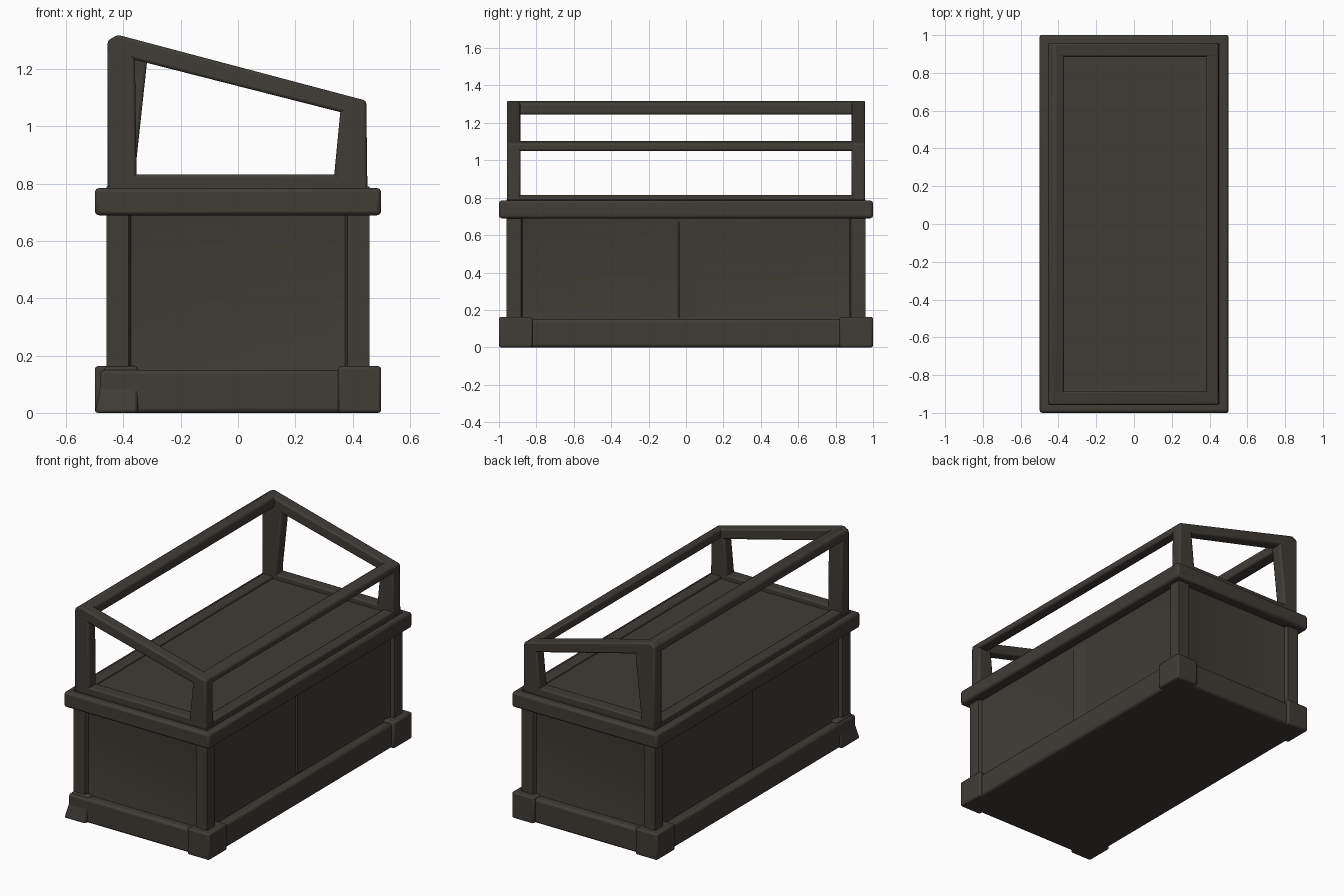
import bpy, bmesh

if "Cube" in bpy.data.objects:
    bpy.data.objects.remove(bpy.data.objects["Cube"])

wood = bpy.data.materials.new("dark brown wood")
wood.diffuse_color = (0.052, 0.045, 0.036, 1)
wood.use_nodes = True
wood.node_tree.nodes["Principled BSDF"].inputs["Base Color"].default_value = wood.diffuse_color


def finish(name, bm, bevel=0.0):
    """Turn a bmesh into a named, coloured, softly edged object."""
    bmesh.ops.recalc_face_normals(bm, faces=bm.faces)
    me = bpy.data.meshes.new(name)
    bm.to_mesh(me)
    bm.free()
    ob = bpy.data.objects.new(name, me)
    bpy.context.collection.objects.link(ob)
    me.materials.append(wood)
    if bevel:
        mod = ob.modifiers.new("soft edges", 'BEVEL')
        mod.width = bevel
        mod.segments = 2
        mod.limit_method = 'ANGLE'
    bpy.ops.object.select_all(action='DESELECT')
    ob.select_set(True)
    bpy.context.view_layer.objects.active = ob
    bpy.ops.object.shade_smooth_by_angle(angle=0.6)
    return ob


def prism(name, profile, y0, y1, bevel=0.0):
    """Extrude an x/z profile from y0 to y1."""
    bm = bmesh.new()
    f = bm.faces.new([bm.verts.new((x, y0, z)) for x, z in profile])
    r = bmesh.ops.extrude_face_region(bm, geom=[f])
    for v in r["geom"]:
        if isinstance(v, bmesh.types.BMVert):
            v.co.y = y1
    return finish(name, bm, bevel)


def box(name, x0, x1, y0, y1, z0, z1, bevel=0.0):
    return prism(name, [(x0, z0), (x1, z0), (x1, z1), (x0, z1)], y0, y1, bevel)


# Cabinet body with stepped, recessed panels on all four sides
bm = bmesh.new()
bmesh.ops.create_cube(bm, size=1)
for v in bm.verts:
    v.co.x *= 0.92
    v.co.y *= 1.92
    v.co.z = 0.415 + v.co.z * 0.75
bm.normal_update()
sides = [f for f in bm.faces if abs(f.normal.z) < 0.5]
for thick, depth in ((0.11, 0), (0.012, -0.022), (0.065, -0.012)):
    bmesh.ops.inset_individual(bm, faces=sides, thickness=thick, depth=depth)
finish("cabinet_body", bm)

# Soft dividers between the two long-side panels
for s, side in ((-1, "left"), (1, "right")):
    bm = bmesh.new()
    f = bm.faces.new([bm.verts.new(p) for p in (
        (s * 0.42, -0.05, 0.16), (s * 0.435, -0.035, 0.16),
        (s * 0.435, 0.02, 0.16), (s * 0.42, 0.08, 0.16))])
    r = bmesh.ops.extrude_face_region(bm, geom=[f])
    for v in r["geom"]:
        if isinstance(v, bmesh.types.BMVert):
            v.co.z = 0.67
    finish(side + "_panel_divider", bm)

# Plinth with slightly prouder corner blocks
box("plinth", -0.482, 0.482, -0.982, 0.982, 0, 0.15, 0.015)
for sx, nx in ((-1, "left"), (1, "right")):
    for sy, ny in ((-1, "front"), (1, "back")):
        xs = sorted((sx * 0.5, sx * 0.35))
        ys = sorted((sy * 1.0, sy * 0.82))
        ob = box(f"{ny}_{nx}_foot_block", *xs, *ys, 0, 0.163, 0.01)
        if sx < 0 and sy < 0:  # this corner flares outward to the floor
            for v in ob.data.vertices:
                if v.co.z > 0.1:
                    v.co.x = max(v.co.x, -0.465)
                    v.co.y = max(v.co.y, -0.965)

# Cornice and display deck
box("cornice", -0.5, 0.5, -1, 1, 0.69, 0.785, 0.014)
box("deck", -0.44, 0.44, -0.94, 0.94, 0.77, 0.80)

# Low sill below the open frame
for sx, nx in ((-1, "left"), (1, "right")):
    xs = sorted((sx * 0.45, sx * 0.38))
    box(nx + "_sill", *xs, -0.955, 0.955, 0.77, 0.815, 0.008)

# Sloped ends: posts, sill and raking rail
for sy, ny in ((-1, "front"), (1, "back")):
    y0, y1 = sorted((sy * 0.958, sy * 0.885))
    top = -0.36 if sy < 0 else -0.315
    box(ny + "_sill", -0.45, 0.45, y0, y1, 0.77, 0.832, 0.008)
    prism(ny + "_left_post", [(-0.455, 0.77), (-0.355, 0.77), (-0.355, 0.88),
          (top, 1.25), (-0.455, 1.29)], y0, y1, 0.01)
    prism(ny + "_right_post", [(0.33, 0.77), (0.452, 0.77), (0.448, 1.08),
          (0.36, 1.08)], y0, y1, 0.01)
    prism(ny + "_raking_rail", [(-0.455, 1.257), (0.448, 1.027), (0.448, 1.09),
          (-0.42, 1.32), (-0.455, 1.30)], y0, y1, 0.01)

# Long rails, high on the left and low on the right
prism("high_long_rail", [(-0.455, 1.25), (-0.37, 1.245), (-0.37, 1.305),
      (-0.42, 1.32), (-0.455, 1.30)], -0.955, 0.955, 0.01)
prism("low_long_rail", [(0.38, 1.05), (0.448, 1.05), (0.448, 1.09),
      (0.38, 1.106)], -0.955, 0.955, 0.01)
